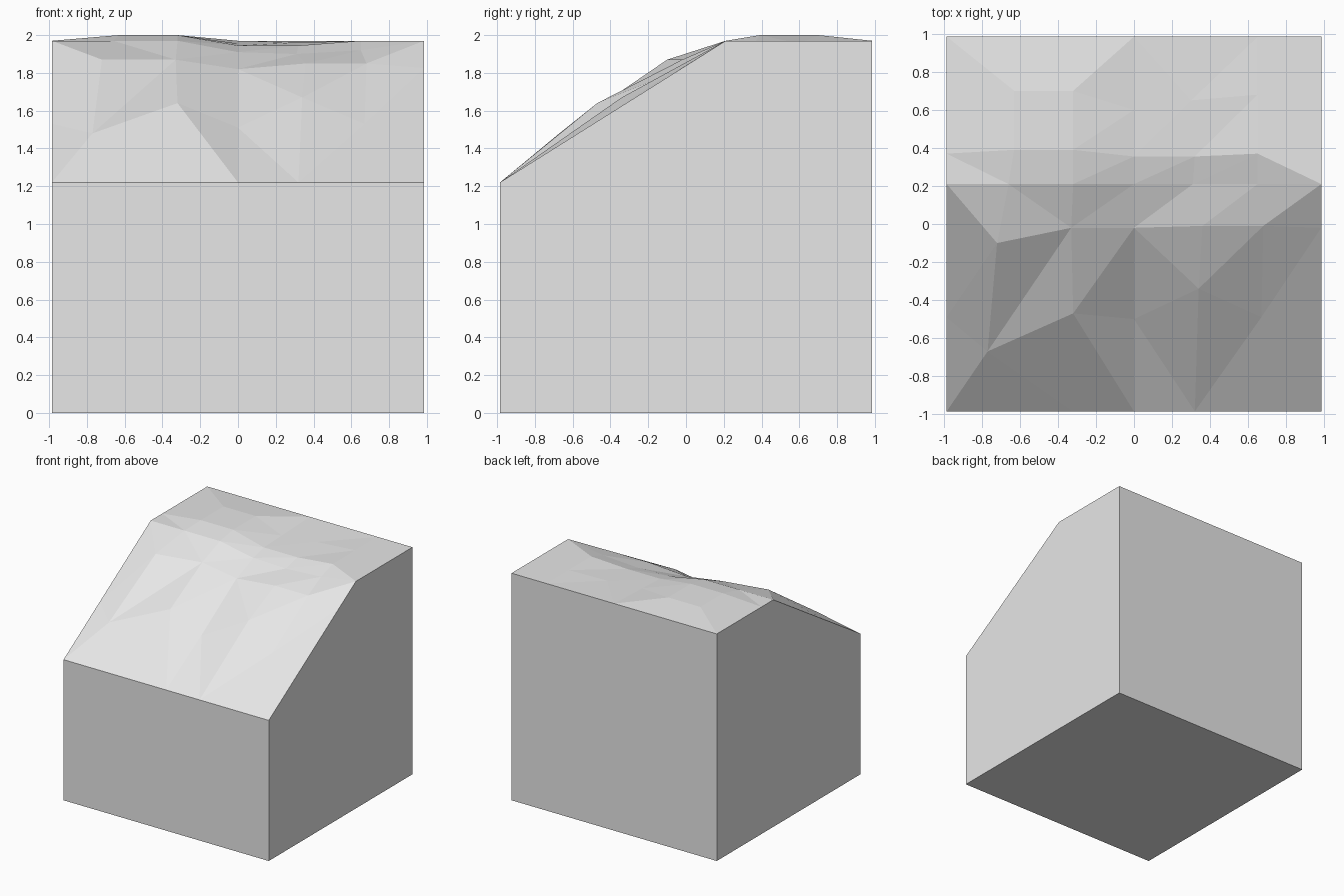
import bpy
import bmesh

default = bpy.data.objects.get("Cube")
if default:
    bpy.data.objects.remove(default, do_unlink=True)

HALF = 0.985
CREST_Y, CREST_Z, FRONT_Z = 0.21, 1.97, 1.22

stone = bpy.data.materials.new("stone grey")
stone.use_nodes = True
grey = (0.8, 0.8, 0.8, 1)
stone.diffuse_color = grey
stone.node_tree.nodes["Principled BSDF"].inputs["Base Color"].default_value = grey


def base_height(y):
    """Even slope from the front edge to the crest, then a flat top."""
    t = min(1, (y + HALF) / (CREST_Y + HALF))
    return FRONT_Z + (CREST_Z - FRONT_Z) * t


# Regular grid the rocky surface is laid out on
columns = [-HALF, -0.65, -0.32, 0, 0.32, 0.65, HALF]
rows = [-HALF, -0.49, -0.02, CREST_Y, 0.37, 0.68, HALF]

# Inner points, row by row, pushed out of the even surface
rocks = [
    [(-0.77, -0.67, 1.48), (-0.32, -0.47, 1.64), (0, -0.5, 1.51),
     (0.34, -0.34, 1.67), (0.67, -0.49, 1.53)],
    [(-0.72, -0.1, 1.87), (-0.33, -0.02, 1.87), (0, -0.02, 1.82),
     (0.36, -0.01, 1.85), (0.68, -0.01, 1.85)],
    [(-0.66, 0.21, 1.97), (-0.32, 0.21, 1.97), (0, 0.21, 1.91),
     (0.31, 0.21, 1.9), (0.65, 0.21, 1.92)],
    [(-0.63, 0.39, 2), (-0.32, 0.39, 2), (0, 0.355, 1.945),
     (0.32, 0.355, 1.945), (0.65, 0.37, 1.97)],
    [(-0.63, 0.7, 2), (-0.32, 0.7, 2), (0, 0.6, 1.955),
     (0.3, 0.65, 1.96), (0.65, 0.68, 1.97)],
]

# Direction in which each grid cell is folded: R rises to the right, L to the left
folds = ["RLLLRR", "RRRLRR", "LLRRRR", "LRRRRL", "RRRRRL", "LRRLRR"]

bm = bmesh.new()

# Rocky top surface
grid = []
for r, y in enumerate(rows):
    line = []
    for c, x in enumerate(columns):
        inner = 0 < r < len(rows) - 1 and 0 < c < len(columns) - 1
        point = rocks[r - 1][c - 1] if inner else (x, y, base_height(y))
        line.append(bm.verts.new(point))
    grid.append(line)

for r, row_folds in enumerate(folds):
    for c, fold in enumerate(row_folds):
        a, b = grid[r][c], grid[r][c + 1]
        d, e = grid[r + 1][c], grid[r + 1][c + 1]
        if fold == "R":
            bm.faces.new((a, b, e))
            bm.faces.new((a, e, d))
        else:
            bm.faces.new((a, b, d))
            bm.faces.new((b, e, d))

# Plain walls and underside
rim = [edge for edge in bm.edges if edge.is_boundary]
walls = bmesh.ops.extrude_edge_only(bm, edges=rim)["geom"]
for vert in walls:
    if isinstance(vert, bmesh.types.BMVert):
        vert.co.z = 0
bmesh.ops.holes_fill(bm, edges=[e for e in bm.edges if e.is_boundary], sides=0)
bmesh.ops.recalc_face_normals(bm, faces=bm.faces)

mesh = bpy.data.meshes.new("rocky_slope_block")
bm.to_mesh(mesh)
bm.free()
mesh.materials.append(stone)
block = bpy.data.objects.new("rocky_slope_block", mesh)
bpy.context.collection.objects.link(block)
